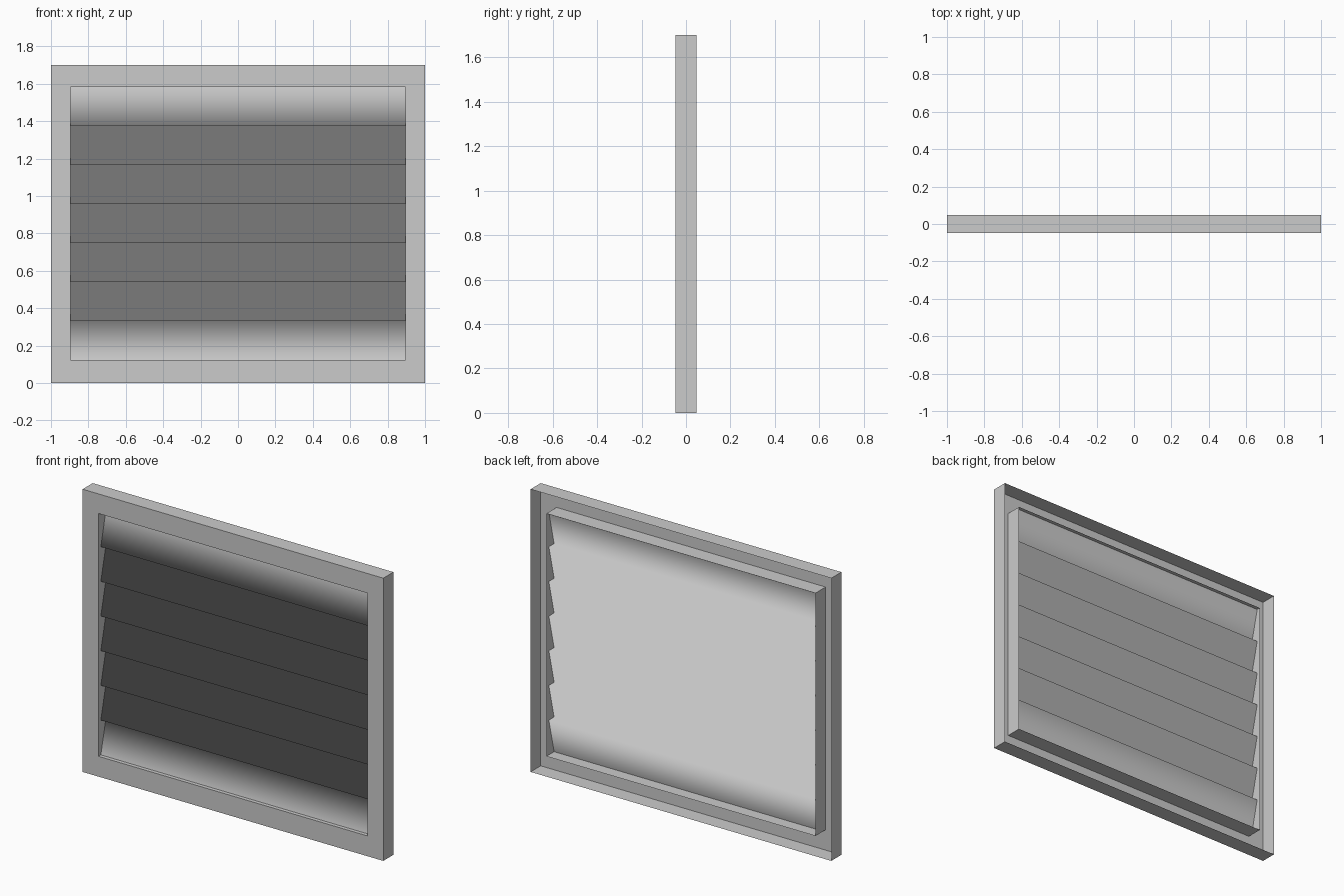
import bpy
import bmesh

cube = bpy.data.objects.get("Cube")
if cube:
    bpy.data.objects.remove(cube, do_unlink=True)

# Main sizes
HALF_WIDTH, HEIGHT, HALF_DEPTH = 1.0, 1.70, 0.048
OPEN_X, OPEN_LOW, OPEN_HIGH = 0.895, 0.122, 1.582
SLATS, SLAT_DEPTH = 7, 0.025

# Single painted metal colour
metal = bpy.data.materials.new("grey_metal")
metal.use_nodes = True
GREY = (0.6, 0.6, 0.6, 1.0)
metal.diffuse_color = GREY
metal.node_tree.nodes["Principled BSDF"].inputs["Base Color"].default_value = GREY


def loft(name, sections, closed, smooth):
    """Skin a row of equal-length point sections into one sheet object."""
    bm = bmesh.new()
    rows = [[bm.verts.new(p) for p in section] for section in sections]
    for a, b in zip(rows, rows[1:]):
        count = len(a)
        for i in range(count if closed else count - 1):
            j = (i + 1) % count
            face = bm.faces.new((a[i], a[j], b[j], b[i]))
            face.smooth = smooth
    mesh = bpy.data.meshes.new(name)
    bm.to_mesh(mesh)
    bm.free()
    mesh.materials.append(metal)
    obj = bpy.data.objects.new(name, mesh)
    bpy.context.collection.objects.link(obj)
    return obj


def rectangle(half_x, low, high, y):
    return [(-half_x, y, low), (half_x, y, low), (half_x, y, high), (-half_x, y, high)]


# Frame: outer wall, front border and inner wall, open at the back
outer = (HALF_WIDTH, 0.0, HEIGHT)
inner = (OPEN_X, OPEN_LOW, OPEN_HIGH)
loft("vent_frame", [rectangle(*outer, HALF_DEPTH), rectangle(*outer, -HALF_DEPTH),
                    rectangle(*inner, -HALF_DEPTH), rectangle(*inner, HALF_DEPTH)],
     closed=True, smooth=False)

# Louvers: slats leaning out at the bottom, joined by flat steps
pitch = (OPEN_HIGH - OPEN_LOW) / SLATS
profile = []
for n in range(SLATS):
    top = OPEN_HIGH - n * pitch
    profile += [(SLAT_DEPTH, top), (-SLAT_DEPTH, top - pitch)]
left_and_right = [[(x, y, z) for y, z in profile] for x in (-OPEN_X, OPEN_X)]
loft("louver_slats", left_and_right, closed=False, smooth=True)
